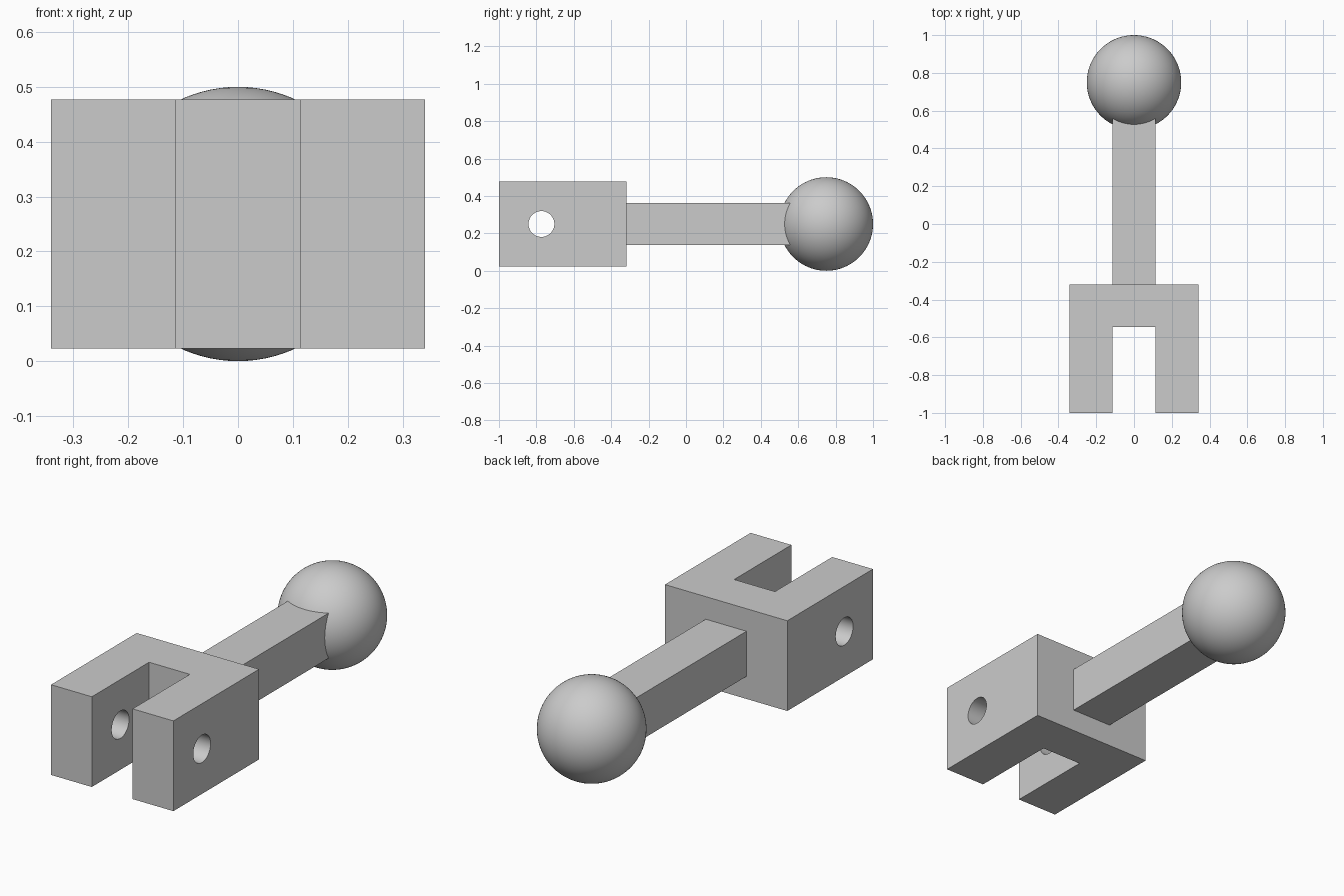
import bpy
import bmesh
import math

cube = bpy.data.objects.get("Cube")
if cube:
    bpy.data.objects.remove(cube, do_unlink=True)

MID = 0.25      # height of the main axis
HALF = 0.1135   # half width of shaft and slot

grey = bpy.data.materials.new("plain_grey")
grey.use_nodes = True
grey.diffuse_color = (0.6, 0.6, 0.6, 1)
grey.node_tree.nodes["Principled BSDF"].inputs["Base Color"].default_value = (0.6, 0.6, 0.6, 1)


def select_only(obj):
    bpy.ops.object.select_all(action="DESELECT")
    obj.select_set(True)
    bpy.context.view_layer.objects.active = obj


def finish(obj, name):
    obj.name = obj.data.name = name
    obj.data.materials.clear()
    obj.data.materials.append(grey)
    select_only(obj)
    bpy.ops.object.shade_smooth_by_angle(angle=math.radians(30))


# Fork: U-shaped outline, mirrored in x and extruded upward
side = [(HALF, -0.545), (HALF, -1), (3 * HALF, -1), (3 * HALF, -0.319)]
outline = side + [(-x, y) for x, y in reversed(side)]
bm = bmesh.new()
base = bm.faces.new([bm.verts.new((x, y, MID - 2 * HALF)) for x, y in outline])
top = bmesh.ops.extrude_face_region(bm, geom=[base])["geom"]
bmesh.ops.translate(bm, vec=(0, 0, 4 * HALF),
                    verts=[v for v in top if isinstance(v, bmesh.types.BMVert)])
bmesh.ops.recalc_face_normals(bm, faces=bm.faces)
mesh = bpy.data.meshes.new("fork")
bm.to_mesh(mesh)
bm.free()
fork = bpy.data.objects.new("fork", mesh)
bpy.context.collection.objects.link(fork)

# Pin hole through both prongs
bpy.ops.mesh.primitive_cylinder_add(vertices=64, radius=0.069, depth=1,
                                    location=(0, -0.773, MID),
                                    rotation=(0, math.pi / 2, 0))
cutter = bpy.context.object
cutter.hide_render = True
hole = fork.modifiers.new("pin_hole", "BOOLEAN")
hole.operation = "DIFFERENCE"
hole.solver = "EXACT"
hole.object = cutter
select_only(fork)
bpy.ops.object.modifier_apply(modifier=hole.name)
bpy.data.objects.remove(cutter, do_unlink=True)
finish(fork, "fork")

# Square shaft, ending inside the ball
start, end = -0.319, 0.6
bpy.ops.mesh.primitive_cube_add(size=1, location=(0, (start + end) / 2, MID))
shaft = bpy.context.object
shaft.scale = (2 * HALF, end - start, 2 * HALF)
bpy.ops.object.transform_apply(location=False, rotation=False, scale=True)
finish(shaft, "shaft")

# Ball end
bpy.ops.mesh.primitive_uv_sphere_add(segments=96, ring_count=48, radius=0.25,
                                     location=(0, 0.75, MID))
finish(bpy.context.object, "ball")
